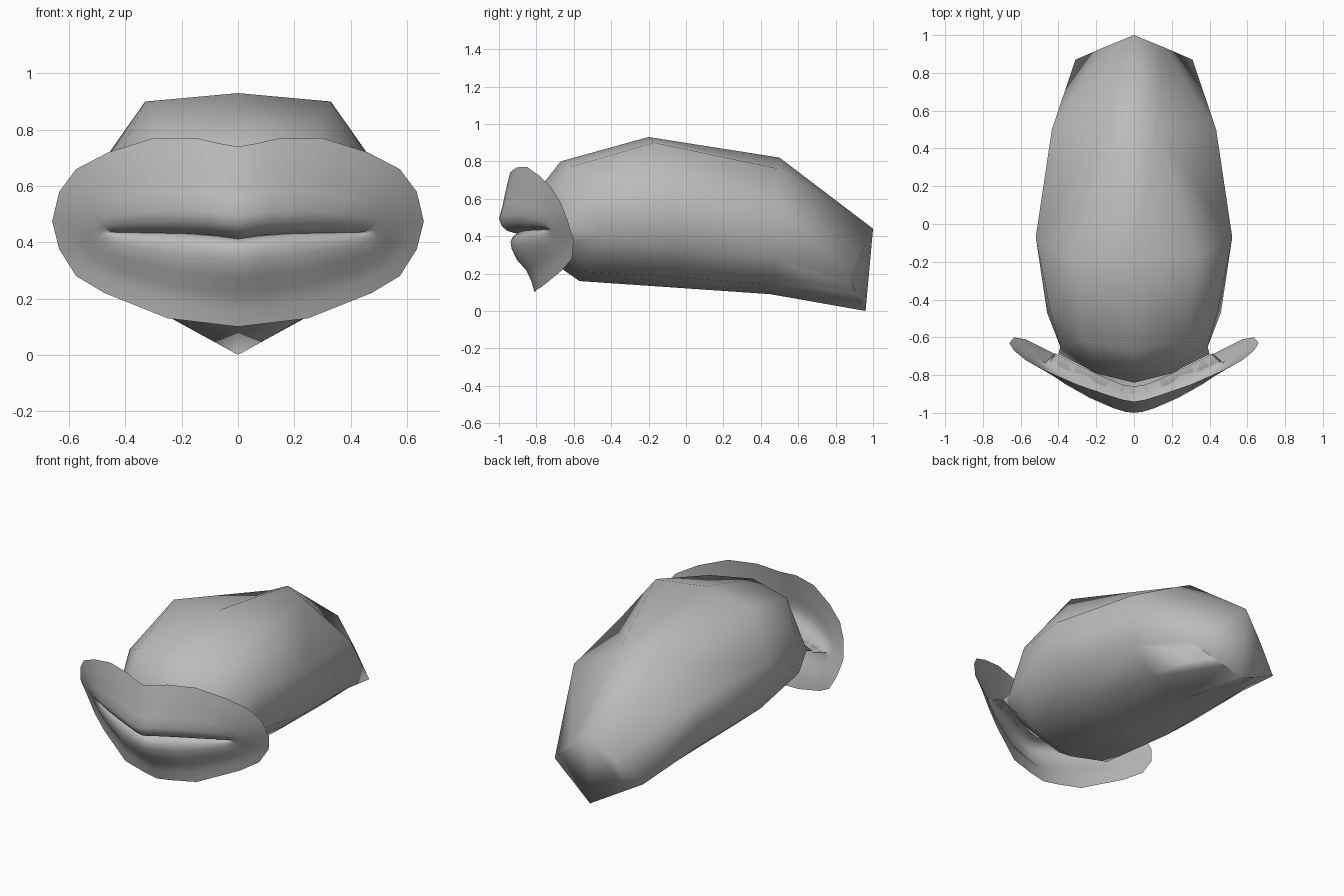
import bpy
import bmesh
import math
from mathutils import Vector

if "Cube" in bpy.data.objects:
    bpy.data.objects.remove(bpy.data.objects["Cube"])

grey = bpy.data.materials.new("soft_grey")
grey.use_nodes = True
tone = (0.5, 0.5, 0.5, 1)
grey.diffuse_color = tone
grey.node_tree.nodes["Principled BSDF"].inputs["Base Color"].default_value = tone


def full_ring(half):
    """Close a half outline (top centre to bottom centre) with its mirror image."""
    mirrored = [(-x, y, z) for x, y, z in half[-2:0:-1]]
    return list(half) + mirrored


def loft(name, halves, cap_end):
    """Skin a row of mirrored outlines into one smooth shell."""
    bm = bmesh.new()
    rings = [[bm.verts.new(p) for p in full_ring(half)] for half in halves]
    count = len(rings[0])
    for a, b in zip(rings, rings[1:]):
        for i in range(count):
            j = (i + 1) % count
            bm.faces.new((a[i], a[j], b[j], b[i]))
    # Split along the shorter diagonal to keep the creases on the flanks
    bmesh.ops.triangulate(bm, faces=bm.faces[:], quad_method="SHORT_EDGE")
    if cap_end:
        # Fan each half of the closing wall from its side corner,
        # so the wall folds along the upright centre line
        last, middle = rings[-1], count // 2
        for side in (last[:middle + 1], last[middle:] + last[:1]):
            corner = side[middle // 2]
            loop = side + side[:1]
            for p, q in zip(loop, loop[1:]):
                if corner not in (p, q):
                    bm.faces.new((corner, p, q))
    bmesh.ops.recalc_face_normals(bm, faces=bm.faces)
    for face in bm.faces:
        face.smooth = True
    mesh = bpy.data.meshes.new(name)
    bm.to_mesh(mesh)
    bm.free()
    mesh.materials.append(grey)
    obj = bpy.data.objects.new(name, mesh)
    bpy.context.collection.objects.link(obj)


# Lips: outer rim, swept inward over a bulge to the mouth slit
rim = [Vector(p) for p in (
    (0, -.94, .74), (.06, -.93, .75), (.14, -.905, .768), (.3, -.85, .77),
    (.46, -.78, .72), (.575, -.72, .66), (.635, -.67, .58), (.66, -.63, .475),
    (.635, -.6, .375), (.575, -.61, .28), (.475, -.66, .22), (.25, -.77, .13),
    (.1, -.8, .112), (0, -.81, .1))]


def slit_point(p):
    x = p.x * 0.7
    y = -.9 + .47 * (math.hypot(x, .1) - .1)
    dip = .015 * max(0, 1 - 8 * x)
    return Vector((x, y, .427 + .02 * x - dip))


def lip_outline(t, upper, lower):
    outline = []
    for p in rim:
        q = p.lerp(slit_point(p), t)
        fade = math.sqrt(1 - (p.x / .68) ** 2)
        q.y -= fade * (upper if p.z > .45 else lower)
        outline.append(tuple(q))
    return outline


lip_steps = ((0, 0, 0), (.2, .025, 0), (.38, .045, .01), (.56, .065, .045),
             (.75, .09, .055), (.87, .08, .05), (.95, .055, .03), (1, 0, 0))
lip_rings = [lip_outline(*step) for step in lip_steps]

# Short passage behind the slit
lip_rings.append([(x * .9, y + .04, z) for x, y, z in lip_rings[-1]])
loft("lips", lip_rings, False)

# Mouth cavity: outlines from the slit to the throat end
cavity_rings = (
    ((0, -.84, .45), (.2, -.79, .45), (.4, -.69, .44),
     (.34, -.71, .42), (.18, -.79, .41), (0, -.83, .41)),
    ((0, -.78, .66), (.22, -.74, .63), (.39, -.65, .46),
     (.36, -.64, .36), (.2, -.66, .28), (0, -.67, .23)),
    ((0, -.67, .8), (.27, -.62, .77), (.445, -.45, .66),
     (.46, -.47, .4), (.26, -.55, .21), (0, -.57, .16)),
    ((0, -.2, .93), (.33, -.17, .9), (.52, -.07, .63),
     (.48, -.06, .34), (.29, -.06, .18), (0, -.06, .125)),
    ((0, .5, .82), (.12, .5, .76), (.435, .5, .59),
     (.41, .48, .28), (.25, .46, .14), (0, .45, .09)),
    ((0, 1, .44), (.16, .935, .31), (.31, .87, .17),
     (.21, .9, .115), (.1, .93, .055), (0, .96, 0)),
)
loft("mouth_cavity", cavity_rings, True)
